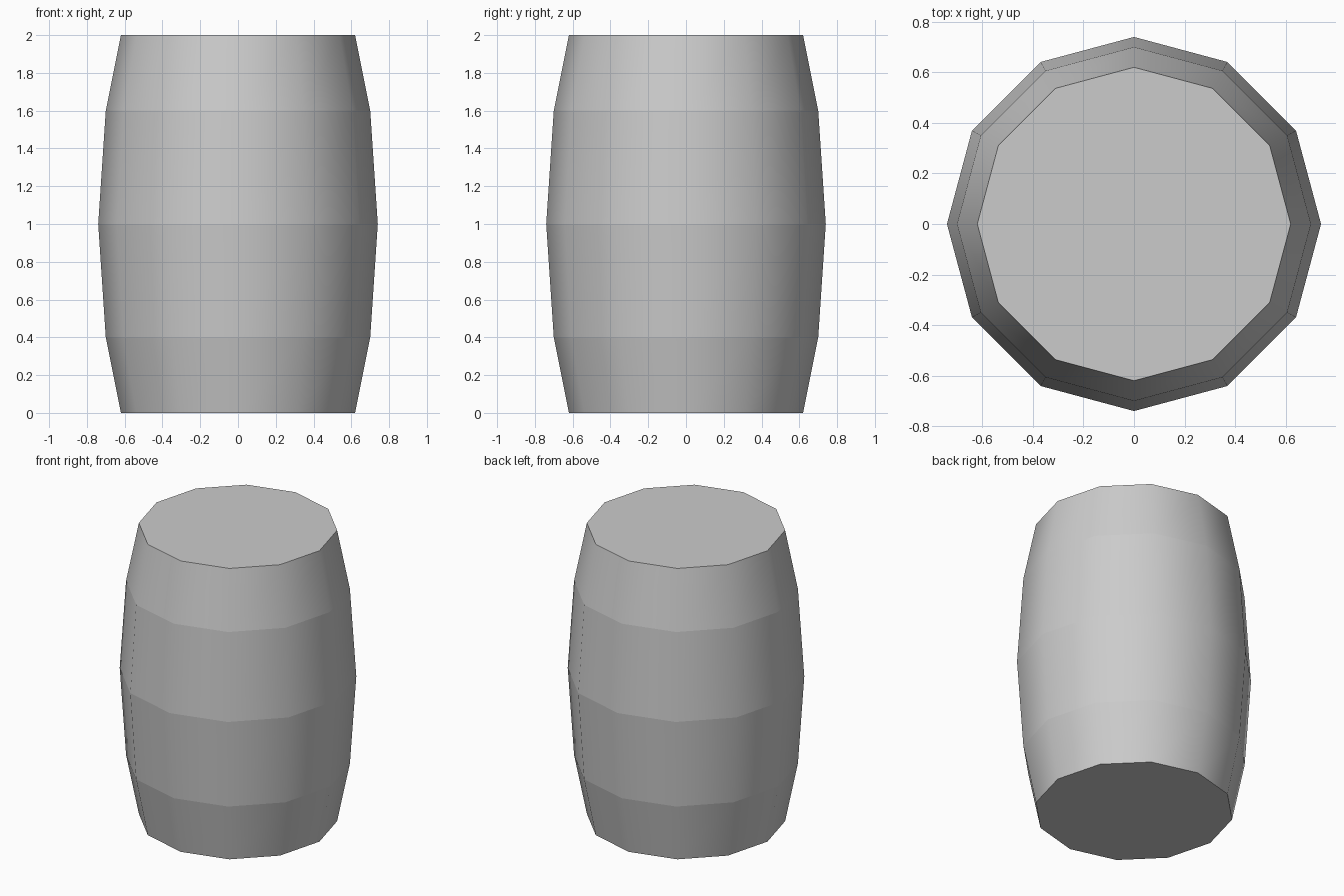
import bpy
import bmesh
from math import cos, sin, tau

default = bpy.data.objects.get("Cube")
if default:
    bpy.data.objects.remove(default, do_unlink=True)

SIDES = 12
# Barrel outline: radius, height
PROFILE = [(0.62, 0), (0.70, 0.4), (0.74, 1), (0.70, 1.6), (0.62, 2)]


def make_material(name, colour):
    mat = bpy.data.materials.new(name)
    mat.use_nodes = True
    mat.diffuse_color = colour
    mat.node_tree.nodes["Principled BSDF"].inputs["Base Color"].default_value = colour
    return mat


# Stacked rings, bridged into staves and capped at both ends
bm = bmesh.new()
rings = [[bm.verts.new((r * cos(tau * i / SIDES), r * sin(tau * i / SIDES), z))
          for i in range(SIDES)] for r, z in PROFILE]
for low, high in zip(rings, rings[1:]):
    for i in range(SIDES):
        j = (i + 1) % SIDES
        bm.faces.new((low[i], low[j], high[j], high[i])).smooth = True
bm.faces.new(rings[0][::-1])
bm.faces.new(rings[-1])

# Smooth around the barrel, crisp between its bands
for edge in bm.edges:
    a, b = edge.verts
    edge.smooth = abs(a.co.z - b.co.z) > 0.01

mesh = bpy.data.meshes.new("barrel")
bm.to_mesh(mesh)
bm.free()
mesh.materials.append(make_material("light grey", (0.6, 0.6, 0.6, 1)))
barrel = bpy.data.objects.new("barrel", mesh)
bpy.context.collection.objects.link(barrel)
